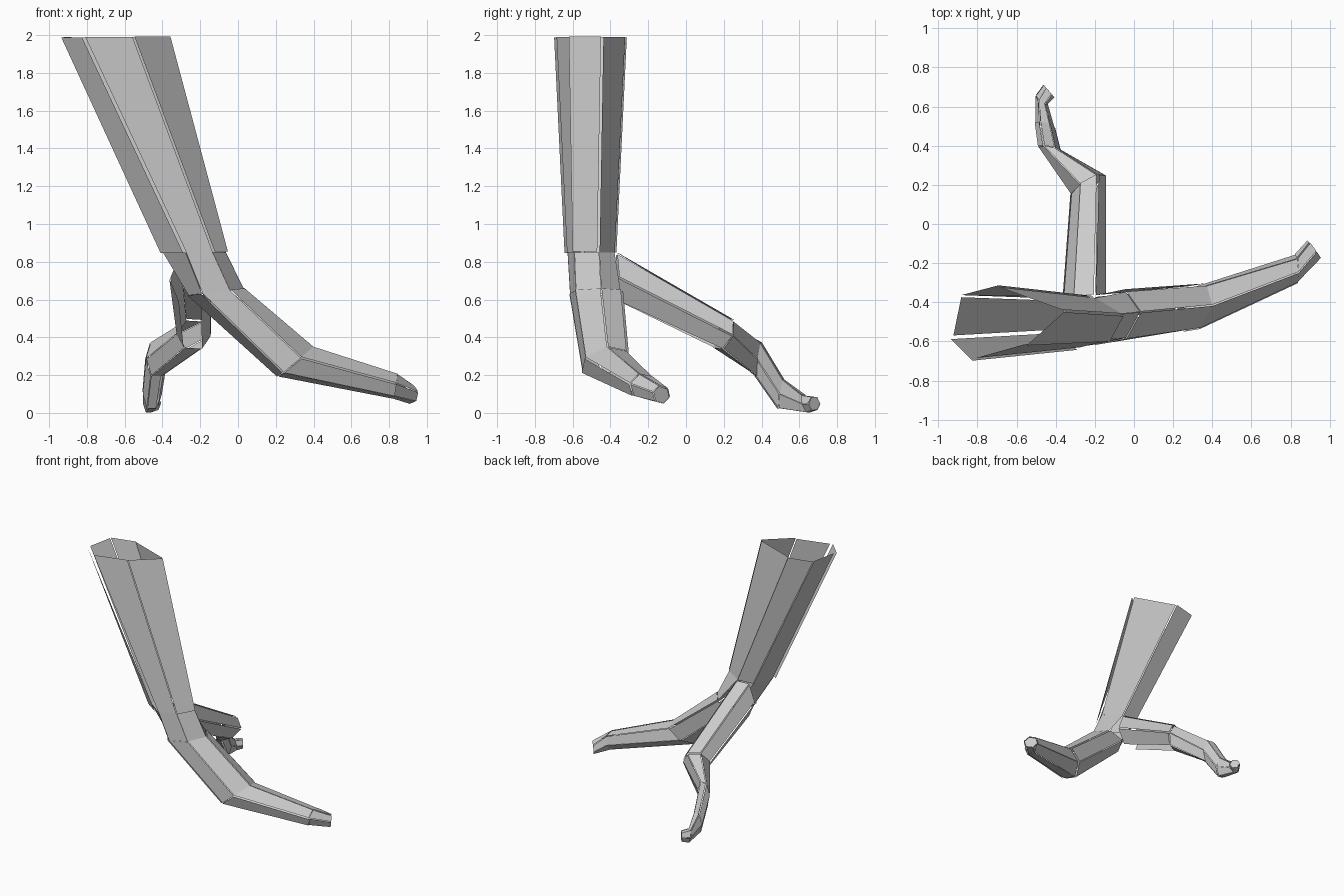
import bpy, math, random
from mathutils import Vector as V

if "Cube" in bpy.data.objects:
    bpy.data.objects.remove(bpy.data.objects["Cube"])

random.seed(4)

# Irregular mouth and foot of the trunk, as (x, y) outlines
MOUTH = [(-.37, -.44), (-.69, -.325), (-.88, -.375),
         (-.92, -.57), (-.81, -.68), (-.56, -.61)]
FOOT = [(-.065, -.46), (-.2, -.38), (-.33, -.395),
        (-.395, -.54), (-.275, -.625), (-.135, -.59)]

# Each root ring is a hexagon: centre plus two half-axis vectors
bend = ((-.115, -.48, .64), (.145, .03, .015), (0, .135, 0))
side_root = [bend,
             ((.305, -.43, .27), (.09, .015, .075), (.02, .12, .02)),
             ((.83, -.225, .14), (.01, -.02, .062), (0, .065, .02)),
             ((.92, -.13, .095), (.01, -.01, .045), (-.03, .042, .01))]
back_root = [((-.255, -.36, .715), (.102, .005, 0), (0, -.01, .14)),
             ((-.235, .2, .415), (.083, .045, -.005), (.005, .03, .08)),
             ((-.432, .385, .285), (.052, -.01, 0), (0, .01, .1)),
             ((-.455, .505, .1), (.045, -.01, 0), (0, .01, .085)),
             ((-.472, .635, .048), (.028, -.02, 0), (0, -.015, .05)),
             ((-.435, .68, .05), (.025, -.03, 0), (0, 0, .038))]


def hexagon(ring):
    c, u, v = (V(p) for p in ring)
    return [c + u * math.cos(k * math.pi / 3) + v * math.sin(k * math.pi / 3)
            for k in range(6)]


def outline(points, z):
    return [V((x, y, z)) for x, y in points]


def centre(points):
    return sum(points, V()) / len(points)


def bark_tube(name, rings, gaps=None, spread=.1, skip=(), tip=False):
    """Loose flat bark panels between rings of six points, each pushed out
    by its entry in gaps or by a random share of its distance to the core."""
    verts, faces = [], []

    def add(pts, outward):
        n = (pts[1] - pts[0]).cross(pts[2] - pts[0])
        if n.dot(outward) < 0:
            pts = pts[::-1]
        faces.append(tuple(range(len(verts), len(verts) + len(pts))))
        verts.extend(pts)

    for i, (a, b) in enumerate(zip(rings, rings[1:])):
        mid = centre(a + b)
        for k in range(6):
            if (i, k) in skip:
                continue
            j = (k + 1) % 6
            quad = [a[k], a[j], b[j], b[k]]
            out = centre(quad) - mid
            n = (quad[2] - quad[0]).cross(quad[3] - quad[1]).normalized()
            if n.dot(out) < 0:
                n = -n
            push = n * (gaps[k] if gaps
                        else out.length * random.uniform(0, spread))
            push.z = max(push.z, -.003)
            add([p + push for p in quad], out)
    if tip:
        add(rings[-1], centre(rings[-1]) - centre(rings[-2]))
    me = bpy.data.meshes.new(name)
    me.from_pydata(verts, [], faces)
    me.update()
    ob = bpy.data.objects.new(name, me)
    bpy.context.collection.objects.link(ob)
    return ob


# Hollow leaning trunk and the bend under it, open where the back root joins
foot = outline(FOOT, .85)
bark_tube("trunk", [outline(MOUTH, 1.99), foot],
          gaps=(.003, .012, .003, .025, .005, .016))
bark_tube("trunk_collar", [foot, hexagon(bend)], spread=.06, skip={(0, 1)})

# Two tapering roots; the back one is open underneath at its start
bark_tube("side_root", [hexagon(r) for r in side_root], spread=.15, tip=True)
bark_tube("back_root", [hexagon(r) for r in back_root], spread=.15,
          skip={(0, 4)}, tip=True)
